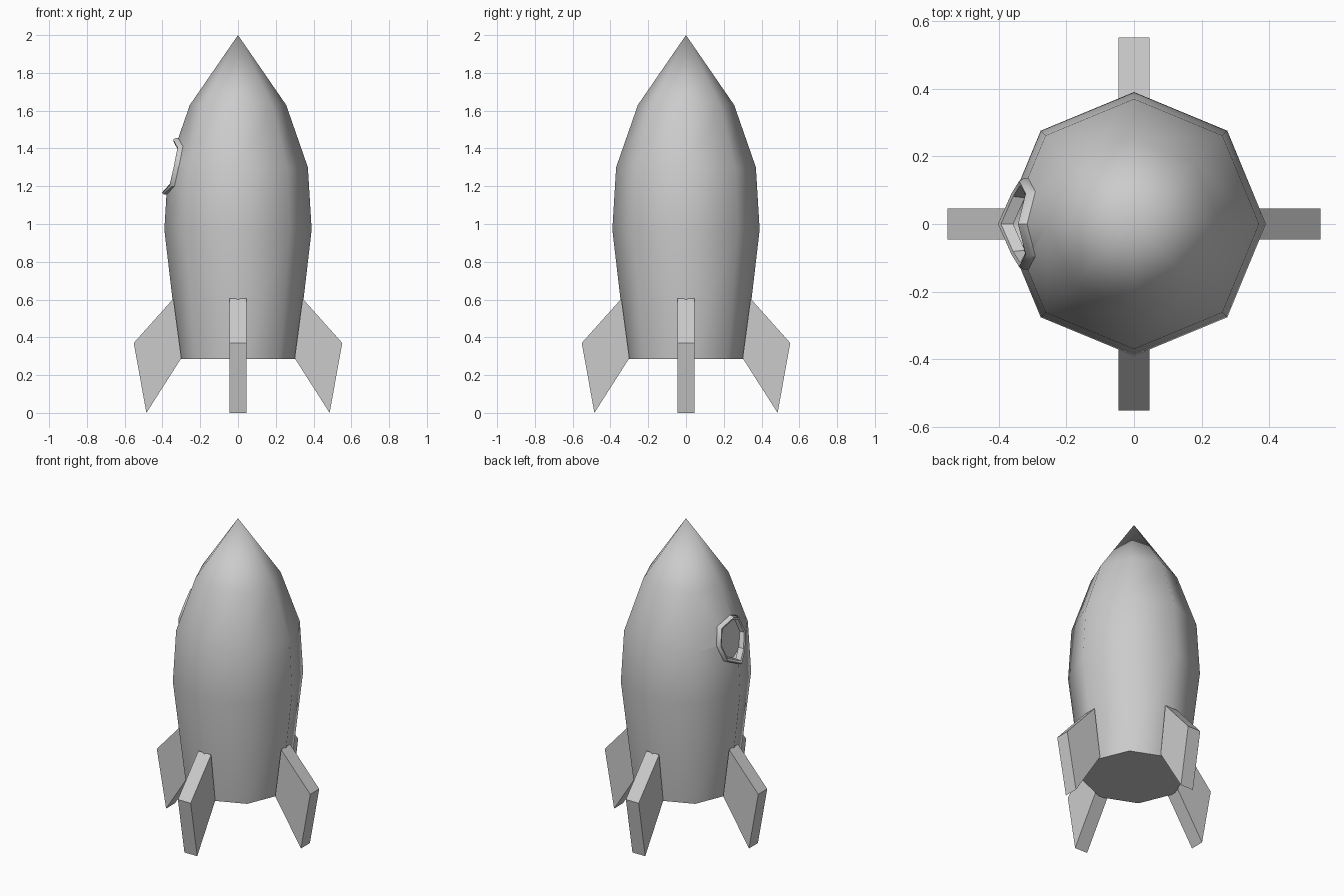
import bpy, bmesh, math
from mathutils import Vector

cube = bpy.data.objects.get("Cube")
if cube:
    bpy.data.objects.remove(cube, do_unlink=True)

grey = bpy.data.materials.new("plain grey")
grey.use_nodes = True
grey.diffuse_color = (0.6, 0.6, 0.6, 1)
grey.node_tree.nodes["Principled BSDF"].inputs["Base Color"].default_value = grey.diffuse_color

SIDES = 8
# Hull profile: radius, height
PROFILE = [(0.31, 0.285), (0.39, 0.97), (0.37, 1.3), (0.255, 1.63), (0.0, 2.0)]


def finish(name, bm, smooth=None):
    bmesh.ops.recalc_face_normals(bm, faces=bm.faces)
    mesh = bpy.data.meshes.new(name)
    bm.to_mesh(mesh)
    bm.free()
    mesh.materials.append(grey)
    obj = bpy.data.objects.new(name, mesh)
    bpy.context.collection.objects.link(obj)
    if smooth:
        shade(obj, smooth)
    return obj


def select(obj):
    bpy.ops.object.select_all(action='DESELECT')
    obj.select_set(True)
    bpy.context.view_layer.objects.active = obj


def shade(obj, degrees):
    select(obj)
    bpy.ops.object.shade_smooth_by_angle(angle=math.radians(degrees))


def bridge(bm, a, b):
    n = len(a)
    for i in range(n):
        j = (i + 1) % n
        bm.faces.new((a[i], a[j], b[j], b[i]))


def hull_x(y, z):
    """Surface of the hull on its right side."""
    for (r0, z0), (r1, z1) in zip(PROFILE, PROFILE[1:]):
        if z0 <= z <= z1:
            r = r0 + (r1 - r0) * (z - z0) / (z1 - z0)
            return -(r - abs(y) * math.tan(math.pi / SIDES))


def porthole_point(i, scale):
    a = math.tau * i / SIDES
    return 0.135 * scale * math.sin(a), 1.305 + 0.15 * scale * math.cos(a)


# Hull
bm = bmesh.new()
rings = []
for r, z in PROFILE[:-1]:
    rings.append([bm.verts.new((r * math.cos(math.tau * i / SIDES),
                                r * math.sin(math.tau * i / SIDES), z))
                  for i in range(SIDES)])
for a, b in zip(rings, rings[1:]):
    bridge(bm, a, b)
tip = bm.verts.new((0, 0, PROFILE[-1][1]))
for i in range(SIDES):
    bm.faces.new((rings[-1][i], rings[-1][(i + 1) % SIDES], tip))
bm.faces.new(rings[0][::-1])
hull = finish("hull", bm)

# Porthole recess with a sloping floor
bm = bmesh.new()
outer, floor = [], []
for i in range(SIDES):
    y, z = porthole_point(i, 0.86)
    outer.append(bm.verts.new((-0.6, y, z)))
    floor.append(bm.verts.new((-0.31 + 0.18 * (z - 1.305), y, z)))
bridge(bm, outer, floor)
bm.faces.new(outer)
bm.faces.new(floor)
cutter = finish("porthole_cutter", bm)
cutter.hide_render = True
cut = hull.modifiers.new("porthole", 'BOOLEAN')
cut.operation = 'DIFFERENCE'
cut.solver = 'EXACT'
cut.object = cutter
select(hull)
bpy.ops.object.modifier_apply(modifier=cut.name)
bpy.data.objects.remove(cutter, do_unlink=True)
shade(hull, 60)

# Porthole frame draped over the hull: scale, height above the surface
bm = bmesh.new()
loops = []
for scale, lift in [(1, -0.015), (1, 0.014), (0.94, 0.024), (0.85, 0.016), (0.81, -0.02)]:
    loop = []
    for i in range(SIDES):
        y, z = porthole_point(i, scale)
        loop.append(bm.verts.new((hull_x(y, z) - lift, y, z)))
    loops.append(loop)
for a, b in zip(loops, loops[1:] + loops[:1]):
    bridge(bm, a, b)
finish("porthole_frame", bm, 35)

# Four swept fins
FIN = [(0.342, 0.605), (0.552, 0.37), (0.485, 0.0), (0.3, 0.29)]
for k, side in enumerate(("left", "back", "right", "front")):
    out = Vector((round(math.cos(k * math.pi / 2)), round(math.sin(k * math.pi / 2)), 0))
    across = Vector((-out.y, out.x, 0))
    bm = bmesh.new()
    faces = [[bm.verts.new(out * r + across * t + Vector((0, 0, z))) for r, z in FIN]
             for t in (-0.046, 0.046)]
    bridge(bm, *faces)
    for f in faces:
        bm.faces.new(f)
    finish(side + "_fin", bm)
